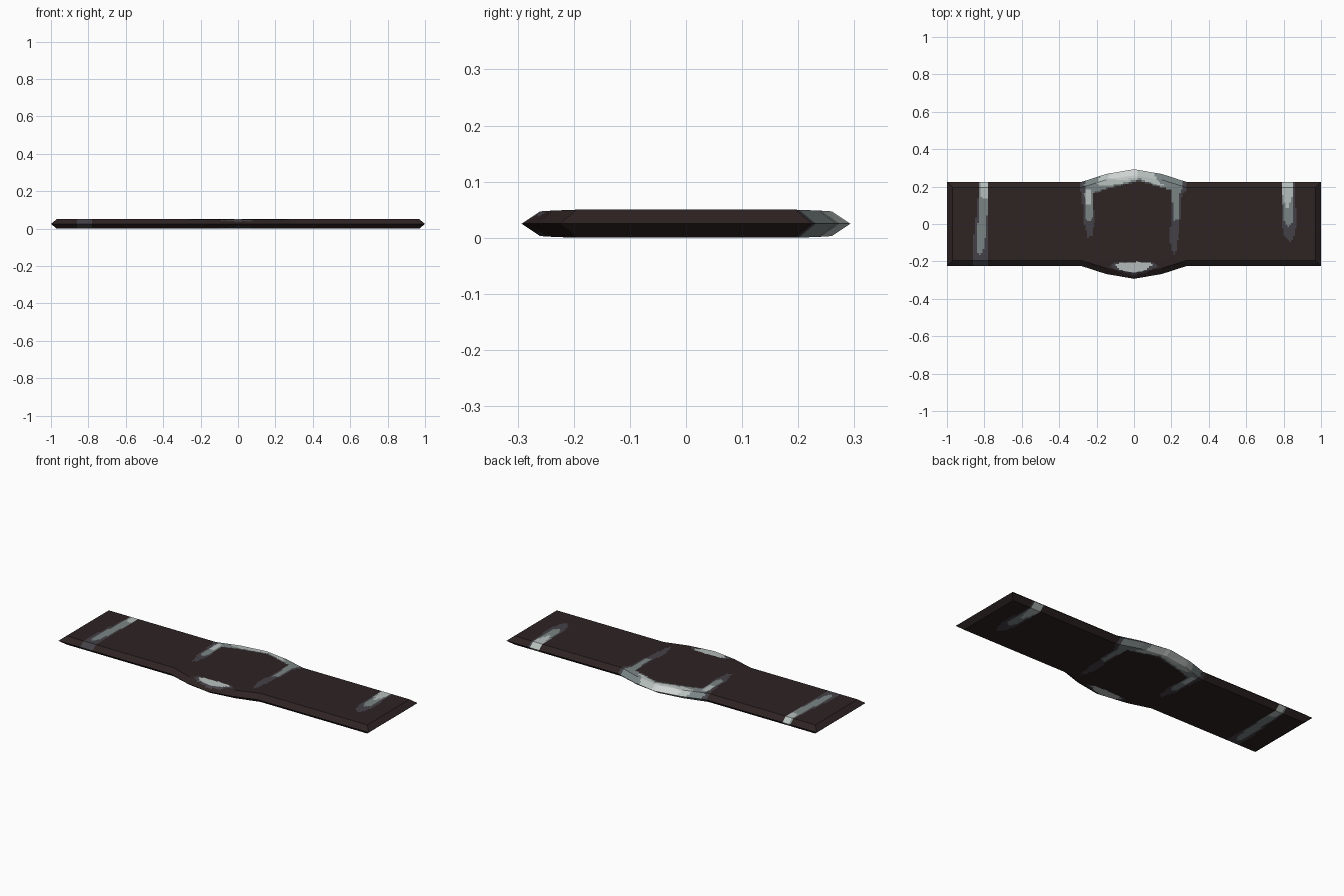
import bpy, bmesh
from mathutils import Vector

if "Cube" in bpy.data.objects:
    bpy.data.objects.remove(bpy.data.objects["Cube"])

# Colours
def srgb(v):
    v /= 255
    return v / 12.92 if v < 0.04045 else ((v + 0.055) / 1.055) ** 2.4

COLOURS = [("dark_brown", (46, 35, 35)), ("worn_dark_grey", (68, 65, 71)),
           ("worn_mid_grey", (122, 132, 132)), ("worn_light_grey", (182, 191, 189)),
           ("worn_pale_edge", (206, 212, 210))]

mesh = bpy.data.meshes.new("plate")
plate = bpy.data.objects.new("plate", mesh)
bpy.context.collection.objects.link(plate)
for name, c in COLOURS:
    m = bpy.data.materials.new(name)
    m.diffuse_color = (*[srgb(v) for v in c], 1)
    m.use_nodes = True
    m.node_tree.nodes["Principled BSDF"].inputs["Base Color"].default_value = m.diffuse_color
    mesh.materials.append(m)

# Plate body: cross-sections (x, edge y, bevel y, bevel z, core y, core z)
H, MID = 0.05, 0.025
half = [(0, .293, .26, .047, .195, H), (.15, .267, .236, .0485, .195, H),
        (.28, .225, .195, H, .195, H), (.97, .225, .195, H, .195, H),
        (1, .225, .225, MID, .225, MID)]
sections = [(-s[0], *s[1:]) for s in reversed(half[1:])] + half
bm = bmesh.new()
rings = []
for x, e, b, bz, c, cz in sections:
    prof = [(-e, MID), (-b, bz), (-c, cz), (c, cz), (b, bz), (e, MID),
            (b, H - bz), (c, H - cz), (-c, H - cz), (-b, H - bz)]
    rings.append([bm.verts.new((x, y, z)) for y, z in prof])
for r, s in zip(rings, rings[1:]):
    for i in range(10):
        j = (i + 1) % 10
        bm.faces.new((r[i], s[i], s[j], r[j]))
bmesh.ops.remove_doubles(bm, verts=bm.verts[:], dist=1e-4)
bmesh.ops.triangulate(bm, faces=bm.faces[:])
bmesh.ops.recalc_face_normals(bm, faces=bm.faces[:])

# Fine cuts where the worn paint lies
def cut(axis, lo, hi, step):
    for k in range(int(round((hi - lo) / step)) + 1):
        co, no = Vector((0, 0, 0)), Vector((0, 0, 0))
        co[axis], no[axis] = lo + k * step, 1
        bmesh.ops.bisect_plane(bm, geom=bm.verts[:] + bm.edges[:] + bm.faces[:],
                               dist=1e-5, plane_co=co, plane_no=no)

cut(0, -.87, -.77, .01)
cut(0, -.30, .30, .01)
cut(0, .78, .88, .01)
cut(1, -.285, .285, .01)

# Worn patches: outlines seen from above, the later ones on top
def inside(x, y, pts):
    hit = False
    for (x1, y1), (x2, y2) in zip(pts, pts[1:] + pts[:1]):
        if (y1 > y) != (y2 > y) and x < x1 + (y - y1) * (x2 - x1) / (y2 - y1):
            hit = not hit
    return hit

def paint(index, pts):
    for f in bm.faces:
        c = f.calc_center_median()
        if inside(c.x, c.y, pts):
            f.material_index = index

# left band
paint(1, [(-.83, .3), (-.78, .3), (-.78, -.3), (-.865, -.3), (-.86, -.1), (-.835, .13)])
paint(2, [(-.825, .3), (-.78, .3), (-.78, .1), (-.80, -.13), (-.825, -.165), (-.842, -.14), (-.84, -.04), (-.826, .1)])
paint(3, [(-.82, .3), (-.78, .3), (-.78, .13), (-.81, .13), (-.82, .17)])
# right band
paint(1, [(.79, .3), (.855, .3), (.86, .13), (.872, .02), (.86, -.06), (.835, -.098), (.80, -.06), (.79, .02)])
paint(2, [(.79, .3), (.853, .3), (.853, .1), (.845, .01), (.82, -.015), (.80, .03), (.793, .13)])
paint(3, [(.79, .3), (.848, .3), (.845, .15), (.825, .09), (.81, .09), (.793, .16)])
# centre arch with two legs
paint(1, [(-.295, .21), (-.285, .35), (.28, .35), (.285, .19), (.255, .15), (.243, 0), (.23, -.14), (.21, -.17), (.19, -.08),
          (.20, .06), (.20, .18), (.03, .23), (-.14, .19), (-.22, .16), (-.212, .02), (-.222, -.06), (-.245, -.075), (-.265, 0), (-.28, .16)])
paint(2, [(-.265, .21), (-.22, .35), (.24, .35), (.265, .2), (.243, .16), (.235, .03), (.21, .015), (.202, .18), (.12, .205),
          (.03, .235), (-.13, .195), (-.215, .17), (-.22, .04), (-.24, .005), (-.262, .03)])
paint(3, [(-.26, .18), (-.235, .19), (-.23, .1), (-.26, .1)])
paint(3, [(-.2, .22), (-.12, .35), (.09, .35), (.12, .24), (.17, .2), (.12, .21), (.03, .242), (-.08, .215), (-.17, .2)])
paint(4, [(-.14, .245), (-.07, .35), (.02, .35), (.02, .25), (-.05, .235)])
# small front patch
paint(1, [(-.13, -.225), (-.1, -.203), (.1, -.203), (.13, -.225), (.07, -.258), (0, -.274), (-.08, -.254)])
paint(3, [(-.11, -.214), (0, -.201), (.09, -.204), (.10, -.22), (.06, -.246), (0, -.262), (-.07, -.246)])

bm.to_mesh(mesh)
bm.free()
